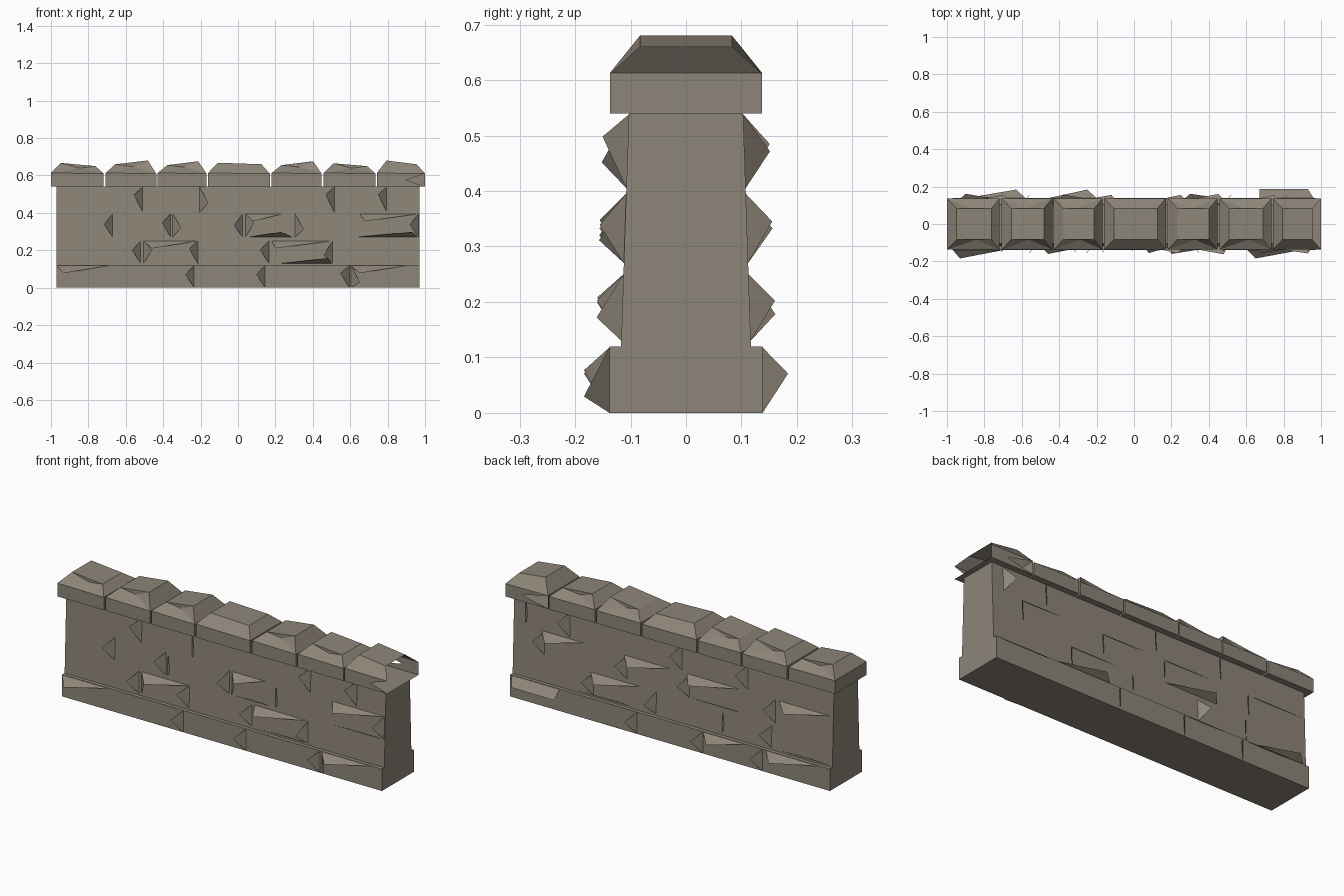
import bpy, bmesh
from mathutils import Vector

cube = bpy.data.objects.get("Cube")
if cube:
    bpy.data.objects.remove(cube, do_unlink=True)

stone = bpy.data.materials.new("weathered stone")
stone.use_nodes = True
colour = (0.27, 0.235, 0.19, 1)
stone.diffuse_color = colour
bsdf = stone.node_tree.nodes["Principled BSDF"]
bsdf.inputs["Base Color"].default_value = colour
bsdf.inputs["Roughness"].default_value = 0.9


def finish(name, bm, recalc=True):
    if recalc:
        bmesh.ops.recalc_face_normals(bm, faces=bm.faces)
    mesh = bpy.data.meshes.new(name)
    bm.to_mesh(mesh)
    bm.free()
    mesh.materials.append(stone)
    obj = bpy.data.objects.new(name, mesh)
    bpy.context.collection.objects.link(obj)
    return obj


def tapered_box(name, half_x, z0, z1, half_y0, half_y1):
    bm = bmesh.new()
    bmesh.ops.create_cube(bm, size=2)
    for v in bm.verts:
        upper = v.co.z > 0
        v.co = (v.co.x * half_x, v.co.y * (half_y1 if upper else half_y0), z1 if upper else z0)
    finish(name, bm)


tapered_box("wall_base", 0.97, 0, 0.12, 0.138, 0.138)
tapered_box("wall_body", 0.97, 0.12, 0.54, 0.117, 0.103)


# Coping stones: box with a sloped, chipped crown
def coping(name, x0, x1, top0, top1, chipped, broken):
    bm = bmesh.new()

    def ring(xa, xb, hy, za, zb):
        pts = [(xa, -hy, za), (xb, -hy, zb), (xb, hy, zb), (xa, hy, za)]
        return [bm.verts.new(p) for p in pts]

    low = ring(x0, x1, 0.137, 0.54, 0.54)
    mid = ring(x0, x1, 0.137, 0.613, 0.61)
    top = ring(x0 + 0.052, x1 - 0.045, 0.083, top0, top1)
    bm.faces.new(low[::-1])
    bm.faces.new(top)
    for i in range(4):
        j = (i + 1) % 4
        end = i == 1
        if broken and end:
            continue
        # Long sides of the broken stone are notched at the open end
        if broken and i != 3:
            notch = bm.verts.new((x1 - 0.1, low[i].co.y, 0.575))
            bm.faces.new((low[i], low[j], notch, mid[j], mid[i]))
        else:
            bm.faces.new((low[i], low[j], mid[j], mid[i]))
        if chipped and i in (0, 2):
            p = mid[i].co.lerp(mid[j].co, 0.55)
            q = top[i].co.lerp(top[j].co, 0.55)
            dent = p.lerp(q, 0.6)
            dent.y *= 0.8
            d = bm.verts.new(dent)
            for a, b in ((mid[i], mid[j]), (mid[j], top[j]), (top[j], top[i]), (top[i], mid[i])):
                bm.faces.new((a, b, d))
        else:
            bm.faces.new((mid[i], mid[j], top[j], top[i]))
    finish(name, bm)


copings = [(-1, -0.718, 0.667, 0.65), (-0.708, -0.437, 0.66, 0.68), (-0.43, -0.168, 0.655, 0.676),
           (-0.16, 0.17, 0.668, 0.66), (0.18, 0.447, 0.655, 0.676), (0.457, 0.735, 0.665, 0.65),
           (0.742, 1, 0.68, 0.66)]
for n, c in enumerate(copings):
    coping(f"coping_stone_{n + 1}", *c, chipped=n not in (3, 6), broken=n == 6)


# Chipped brick edges: thin triangular flaps standing out of the wall
rows = [(0.0, 0.118), (0.13, 0.25), (0.27, 0.395), (0.405, 0.538)]


def wall_y(z):
    return 0.138 if z < 0.121 else 0.117 - (z - 0.12) / 0.42 * 0.014


def flap(bm, side, a, b, apex, facing):
    out = 0.046
    pts = [Vector((x, side * (wall_y(z) + d), z)) for (x, z), d in ((a, 0), (b, 0), (apex, out))]
    normal = (pts[1] - pts[0]).cross(pts[2] - pts[0])
    if normal.dot(Vector(facing)) < 0:
        pts.reverse()
    bm.faces.new([bm.verts.new(p) for p in pts])


def chips(name, side, fins, shelves):
    bm = bmesh.new()
    # Fins are upright: row, wall edge x, sideways lean of the tip, tip height in the row
    for r, x, lean, t in fins:
        z0, z1 = rows[r]
        flap(bm, side, (x, z0), (x, z1), (x + lean, z0 + t * (z1 - z0)), (-lean, 0, 0))
    # Shelves lie along a row's upper or lower edge: row, upper, x range, tip x
    for r, upper, x0, x1, tip in shelves:
        z = rows[r][upper]
        tip_z = z - 0.04 if upper else z + 0.028
        flap(bm, side, (x0, z), (x1, z), (tip, tip_z), (0, 0, 1 if upper else -1))
    finish(name, bm, recalc=False)


L, R = -0.047, 0.047
chips("front_brick_chips", -1,
      [(3, -0.51, L, 0.7), (3, -0.205, R, 0.35), (3, 0.515, L, 0.7), (3, 0.795, L, 0.7),
       (2, -0.67, L, 0.55), (2, -0.36, L, 0.62), (2, -0.35, R, 0.4), (2, 0.025, L, 0.5),
       (2, 0.04, R, 0.62), (2, 0.305, R, 0.33), (2, 0.965, L, 0.55),
       (1, -0.52, L, 0.58), (1, -0.505, R, 0.6), (1, -0.215, L, 0.65), (1, 0.165, L, 0.6),
       (1, 0.505, L, 0.35), (0, -0.235, L, 0.6), (0, 0.145, L, 0.6), (0, 0.595, L, 0.65),
       (0, 0.605, R, 0.25)],
      [(0, 1, -0.97, -0.69, -0.93), (0, 1, 0.605, 0.9, 0.65), (1, 1, -0.505, -0.215, -0.46),
       (1, 1, 0.18, 0.5, 0.2), (1, 0, 0.23, 0.5, 0.48), (2, 1, 0.04, 0.24, 0.08),
       (2, 0, 0.05, 0.29, 0.23), (2, 1, 0.65, 0.97, 0.68), (2, 0, 0.62, 0.96, 0.93)])

chips("back_brick_chips", 1,
      [(3, 0.63, R, 0.6), (3, -0.05, R, 0.6), (3, -0.45, R, 0.6), (3, 0.9, L, 0.5),
       (2, 0.78, R, 0.6), (2, 0.28, R, 0.6), (2, -0.1, R, 0.5), (2, -0.62, R, 0.6),
       (1, 0.48, R, 0.6), (1, 0.1, R, 0.4), (1, -0.3, L, 0.6), (1, -0.6, R, 0.6),
       (0, 0.2, R, 0.6), (0, -0.2, R, 0.6), (0, -0.56, R, 0.6)],
      [(0, 1, -0.46, -0.2, -0.25), (0, 1, -0.9, -0.58, -0.63), (1, 1, 0.2, 0.5, 0.45),
       (1, 0, 0.25, 0.6, 0.3), (2, 1, 0.55, 0.8, 0.75), (2, 1, 0.02, 0.3, 0.25),
       (2, 1, -0.4, -0.08, -0.12), (2, 1, -0.95, -0.64, -0.7), (2, 0, -0.42, -0.1, -0.38),
       (1, 0, -0.95, -0.64, -0.9)])

# Broad chipped ledge low on the back
bm = bmesh.new()
ledge = [(0.67, 0.138, 0.118), (0.96, 0.138, 0.118), (0.93, 0.187, 0.078), (0.67, 0.187, 0.078)]
bm.faces.new([bm.verts.new(p) for p in ledge])
finish("back_base_ledge", bm, recalc=False)
